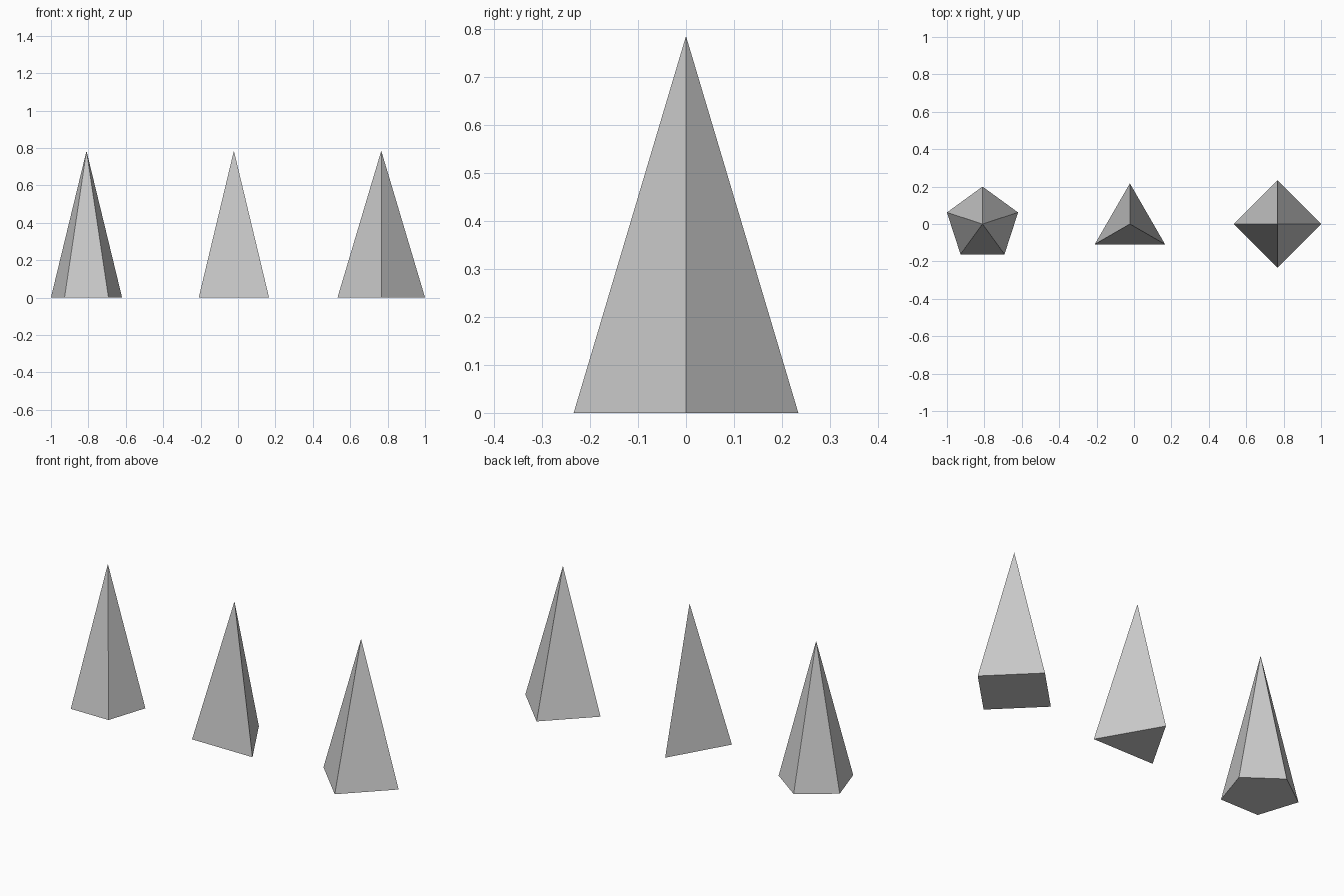
import bpy
import bmesh
from math import sin, cos, tau

if "Cube" in bpy.data.objects:
    bpy.data.objects.remove(bpy.data.objects["Cube"])

HEIGHT = 0.785


def pyramid(name, sides, radius, x):
    """Regular pyramid with one base corner pointing to +y."""
    bm = bmesh.new()
    base = [bm.verts.new((-radius * sin(tau * i / sides),
                          radius * cos(tau * i / sides), 0))
            for i in range(sides)]
    apex = bm.verts.new((0, 0, HEIGHT))
    bm.faces.new(base[::-1])
    for i in range(sides):
        bm.faces.new((base[i], base[(i + 1) % sides], apex))
    bmesh.ops.recalc_face_normals(bm, faces=bm.faces[:])
    mesh = bpy.data.meshes.new(name)
    bm.to_mesh(mesh)
    bm.free()
    obj = bpy.data.objects.new(name, mesh)
    obj.location.x = x
    bpy.context.collection.objects.link(obj)


# Three pyramids in a row
pyramid("pentagonal_pyramid", 5, 0.2, -0.81)
pyramid("triangular_pyramid", 3, 0.217, -0.022)
pyramid("square_pyramid", 4, 0.234, 0.766)
